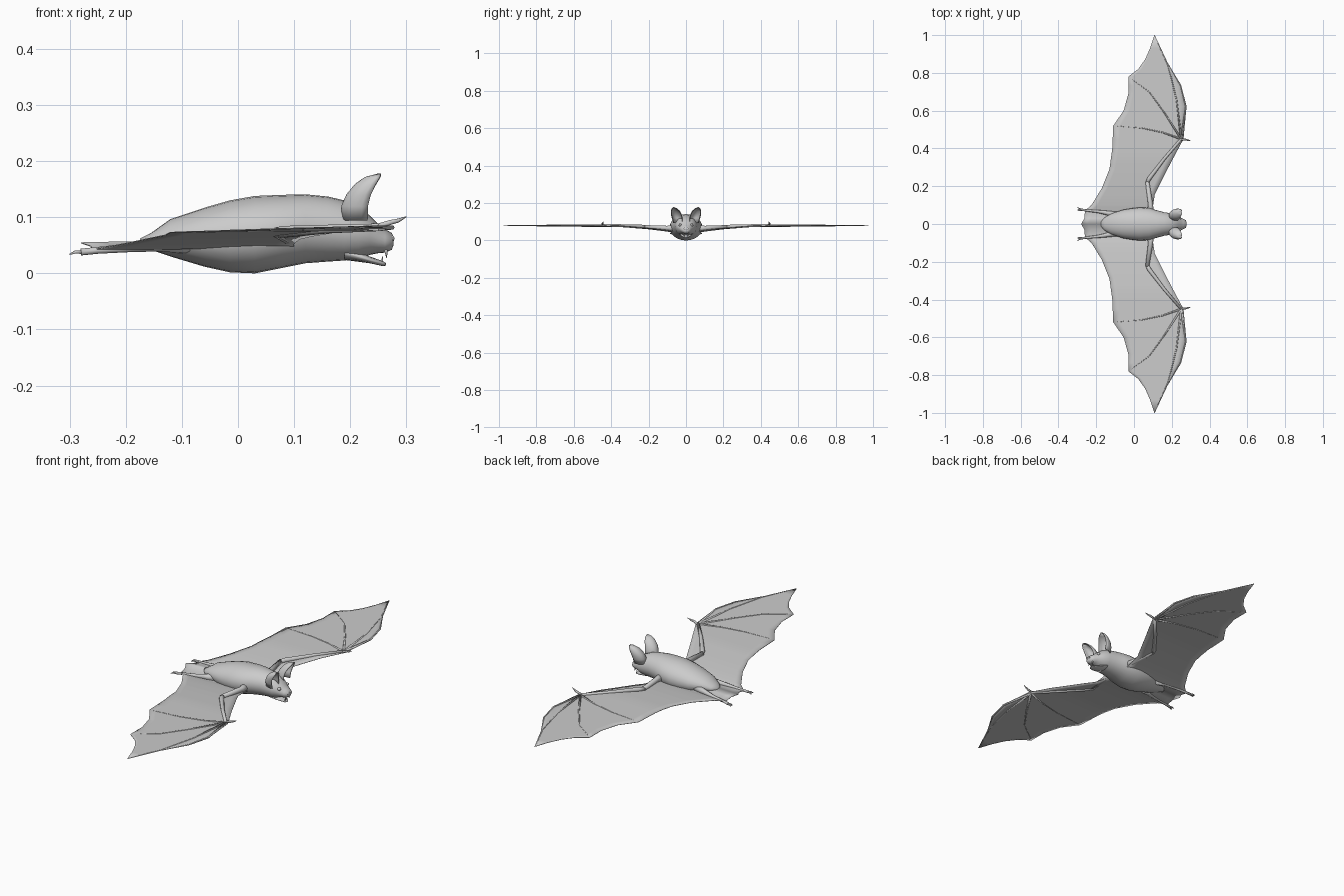
import bpy, bmesh, math
from mathutils import Vector

cube = bpy.data.objects.get("Cube")
if cube:
    bpy.data.objects.remove(cube, do_unlink=True)

grey = bpy.data.materials.new("plain grey")
grey.use_nodes = True
COLOUR = (0.6, 0.6, 0.6, 1)
grey.diffuse_color = COLOUR
grey.node_tree.nodes["Principled BSDF"].inputs["Base Color"].default_value = COLOUR


def loft(name, rings, closed=True, mirror=True, thickness=0):
    """Skin a list of equal point rows; closed rows become capped tubes."""
    bm = bmesh.new()
    rows = [[bm.verts.new(p) for p in ring] for ring in rings]
    n = len(rows[0])
    for a, b in zip(rows, rows[1:]):
        for i in range(n if closed else n - 1):
            j = (i + 1) % n
            bm.faces.new((a[i], a[j], b[j], b[i]))
    if closed:
        bm.faces.new(rows[0])
        bm.faces.new(rows[-1])
    bmesh.ops.recalc_face_normals(bm, faces=bm.faces[:])
    mesh = bpy.data.meshes.new(name)
    bm.to_mesh(mesh)
    bm.free()
    mesh.shade_smooth()
    mesh.materials.append(grey)
    obj = bpy.data.objects.new(name, mesh)
    bpy.context.collection.objects.link(obj)
    if thickness:
        mod = obj.modifiers.new("thickness", 'SOLIDIFY')
        mod.thickness = thickness
        mod.offset = 0
    if mirror:
        mod = obj.modifiers.new("mirror", 'MIRROR')
        mod.use_axis = (False, True, False)
    return obj


def tube(name, path, radii, sides=8):
    """Tapered limb along a path."""
    pts = [Vector(p) for p in path]
    rings = []
    for i, p in enumerate(pts):
        along = (pts[min(i + 1, len(pts) - 1)] - pts[max(i - 1, 0)]).normalized()
        ref = Vector((1, 0, 0)) if abs(along.z) > 0.8 else Vector((0, 0, 1))
        side = along.cross(ref).normalized()
        up = side.cross(along)
        angles = [math.tau * k / sides for k in range(sides)]
        rings.append([p + radii[i] * (side * math.cos(a) + up * math.sin(a)) for a in angles])
    return loft(name, rings)


def oval_loft(name, stations, sides=24):
    """Body forms from stations of x, top, bottom and half width."""
    rings = []
    for x, top, low, w in stations:
        angles = [math.tau * k / sides for k in range(sides)]
        rings.append([(x, w * math.cos(a), (top + low) / 2 + (top - low) / 2 * math.sin(a))
                      for a in angles])
    return loft(name, rings, mirror=False)


def interp(table, t):
    for (a, va), (b, vb) in zip(table, table[1:]):
        if t <= b:
            return va + (vb - va) * (t - a) / (b - a)
    return table[-1][1]


# Body, head and muzzle in one form, with an open lower jaw
oval_loft("body_and_head", [
    (-.175, .062, .046, .012), (-.155, .072, .042, .035), (-.12, .097, .030, .055),
    (-.06, .117, .012, .075), (-.015, .130, .002, .083), (.03, .138, 0, .088),
    (.08, .140, .010, .085), (.12, .141, .018, .073), (.16, .137, .021, .062),
    (.19, .130, .023, .058), (.215, .118, .026, .052), (.235, .103, .033, .042),
    (.25, .088, .036, .033), (.262, .079, .037, .027), (.274, .072, .042, .020),
    (.277, .066, .050, .010)])
oval_loft("lower_jaw", [
    (.19, .050, .024, .038), (.235, .030, .018, .026),
    (.258, .022, .013, .014), (.264, .018, .014, .006)], 16)

# Wing and tail membrane, spanned between leading and trailing edges
LEAD = [(0, .10), (.09, .10), (.157, .11), (.315, .19), (.45, .262), (.62, .278),
        (.735, .25), (.85, .18), (1, .11)]
TRAIL = [(0, -.28), (.03, -.262), (.07, -.26), (.10, -.225), (.19, -.17), (.29, -.13),
         (.40, -.115), (.52, -.11), (.60, -.055), (.69, -.03), (.78, -.03),
         (.82, .022), (.87, .058), (.93, .085), (1, .108)]
HEIGHT = [(0, .062), (.065, .048), (.10, .055), (.20, .066), (.35, .077), (1, .08)]
spans = sorted({y for y, _ in LEAD + TRAIL + HEIGHT})


def surface(x, y):
    return interp(HEIGHT, y) + .02 * (x - .1)


rows = []
for y in spans:
    a, b = interp(LEAD, y), interp(TRAIL, y)
    xs = [a + (b - a) * k / 10 for k in range(11)]
    rows.append([(x, y, surface(x, y)) for x in xs])
loft("wing_membrane", rows, closed=False, thickness=.002)

# Arm bones
WRIST = (.25, .45)
tube("upper_arm", [(.085, .05, .066), (.088, .10, .066), (.07, .225, .073)],
     [.022, .013, .010], 10)
tube("forearm", [(.068, .215, .072), (.08, .24, .074), (.16, .345, .079),
                 (.25, .45, .082)], [.009, .011, .008, .007], 10)
tube("thumb_claw", [(.245, .445, .082), (.272, .447, .091), (.285, .444, .094),
                    (.30, .441, .101)], [.006, .005, .004, .001], 6)

# Finger bones lying in the membrane
FINGERS = {
    "first_finger": [(.275, .62), (.248, .73), (.18, .85)],
    "second_finger": [(.225, .66), (.18, .84), (.11, .99)],
    "third_finger": [(.16, .59), (.08, .70), (-.028, .778)],
    "fourth_finger": [(.15, .485), (.04, .508), (-.108, .52)],
}
for name, path in FINGERS.items():
    tube(name, [(x, y, surface(x, y)) for x, y in [WRIST] + path],
         [.006, .004, .003, .001], 6)

# Hind legs with three small toes each
tube("hind_leg", [(-.09, .045, .055), (-.14, .058, .051), (-.19, .066, .046),
                  (-.25, .072, .041), (-.28, .076, .038)],
     [.020, .012, .008, .006, .006])
for k, name in enumerate(("inner_toe", "middle_toe", "outer_toe")):
    spread = (k - 1) * .006
    tube(name, [(-.274, .075, .038), (-.29, .077 + spread, .038),
                (-.30, .078 + spread * 1.4, .034)], [.004, .003, .001], 6)

# Cupped ears opening forward
rings = []
for x, y, z, depth, width in [(.222, .043, .095, .035, .024), (.222, .047, .120, .036, .027),
                              (.228, .052, .140, .033, .027), (.238, .057, .158, .028, .022),
                              (.247, .062, .170, .020, .013), (.254, .066, .176, .004, .003)]:
    angles = [math.radians(-105 + 210 * k / 12) for k in range(13)]
    rings.append([(x - depth * math.cos(a), y + width * math.sin(a), z) for a in angles])
loft("ear", rings, closed=False, thickness=.004)

# Fangs, nostril bumps and eyes
tube("upper_fang", [(.262, .013, .044), (.264, .013, .038), (.265, .012, .027)],
     [.004, .003, .0005], 6)
tube("lower_fang", [(.256, .008, .018), (.257, .008, .024), (.258, .008, .031)],
     [.003, .002, .0005], 6)


def bead(name, centre, radius):
    steps = [math.pi * (k + .2) / 6.4 for k in range(7)]
    tube(name, [Vector(centre) - Vector((radius * math.cos(s), 0, 0)) for s in steps],
         [radius * math.sin(s) for s in steps], 10)


bead("nostril", (.272, .009, .062), .007)
bead("eye", (.242, .031, .082), .008)
